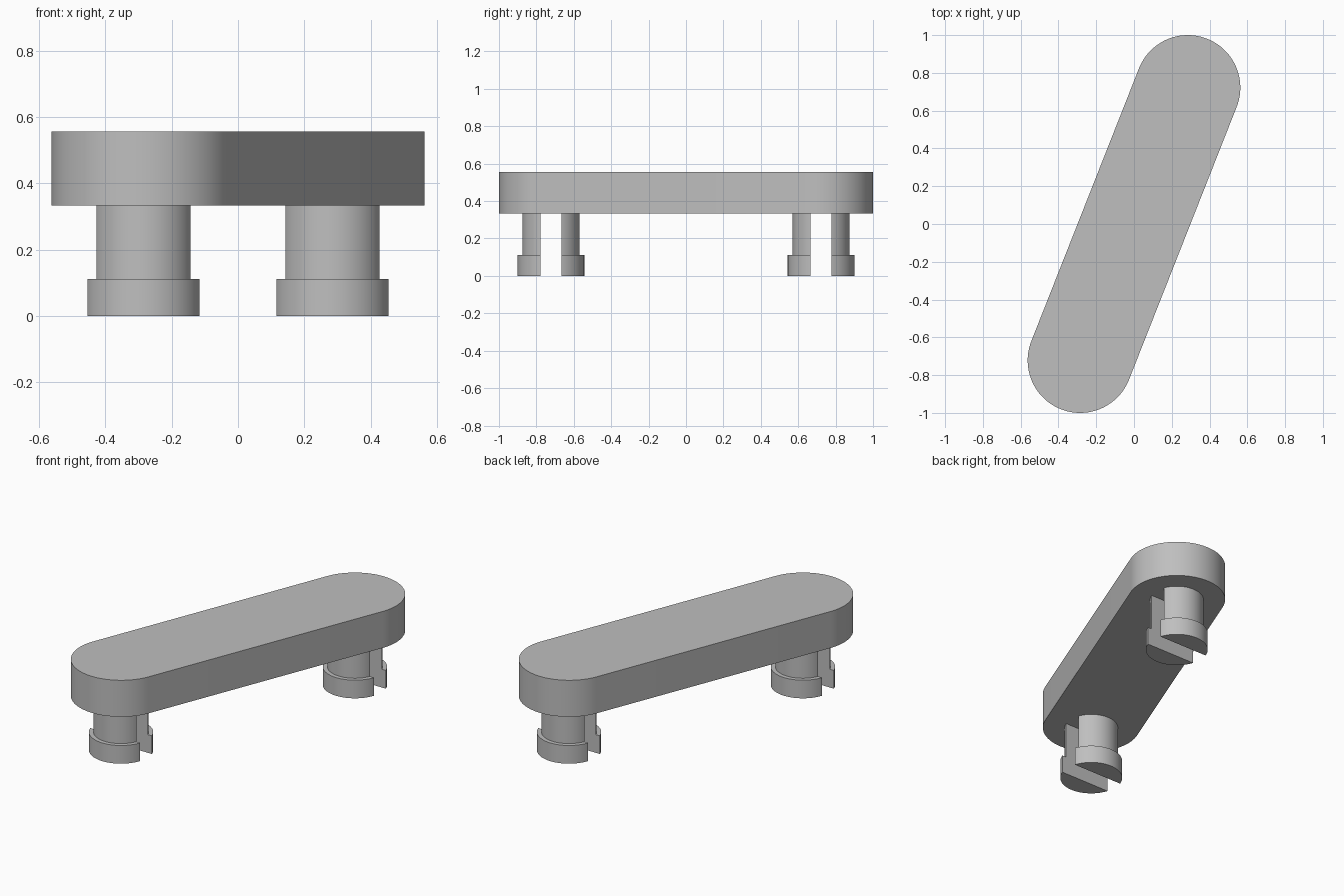
import bpy
import bmesh
import math
from mathutils import Vector

cube = bpy.data.objects.get("Cube")
if cube:
    bpy.data.objects.remove(cube, do_unlink=True)

END = Vector((0.285, 0.722, 0))      # centre of the rear rounded end
RADIUS = 0.278
BOTTOM, TOP = 0.333, 0.556
COLLAR_R, COLLAR_H, SHAFT_R = 0.178, 0.111, 0.153
HALF_SLOT = 0.056

grey = bpy.data.materials.new("plain grey")
grey.use_nodes = True
colour = (0.52, 0.52, 0.52, 1)
grey.diffuse_color = colour
grey.node_tree.nodes["Principled BSDF"].inputs["Base Color"].default_value = colour


def finish(bm, name, location=(0, 0, 0)):
    bmesh.ops.recalc_face_normals(bm, faces=bm.faces)
    mesh = bpy.data.meshes.new(name)
    bm.to_mesh(mesh)
    bm.free()
    mesh.materials.append(grey)
    obj = bpy.data.objects.new(name, mesh)
    obj.location = location
    bpy.context.collection.objects.link(obj)
    bpy.ops.object.select_all(action="DESELECT")
    obj.select_set(True)
    bpy.context.view_layer.objects.active = obj
    bpy.ops.object.shade_smooth_by_angle(angle=math.radians(30))


# Slanted plate with two rounded ends
bm = bmesh.new()
heading = math.atan2(END.y, END.x)
steps = 48
outline = []
for side in (1, -1):
    start = heading - math.pi / 2 + (math.pi if side < 0 else 0)
    for i in range(steps + 1):
        a = start + math.pi * i / steps
        p = END * side + Vector((math.cos(a), math.sin(a), 0)) * RADIUS
        outline.append(bm.verts.new((p.x, p.y, BOTTOM)))
base = bm.faces.new(outline)
top = bmesh.ops.extrude_face_region(bm, geom=[base], use_keep_orig=True)
raised = [g for g in top["geom"] if isinstance(g, bmesh.types.BMVert)]
bmesh.ops.translate(bm, verts=raised, vec=(0, 0, TOP - BOTTOM))
finish(bm, "plate")


# Half of a collared pin, turned from a profile and cut flat along the slot
def half_pin(name, centre, side):
    bm = bmesh.new()
    sunk = BOTTOM + 0.02
    profile = [(0, 0), (COLLAR_R, 0), (COLLAR_R, COLLAR_H),
               (SHAFT_R, COLLAR_H), (SHAFT_R, sunk), (0, sunk)]
    verts = [bm.verts.new((r, 0, z)) for r, z in profile]
    edges = [bm.edges.new(pair) for pair in zip(verts, verts[1:])]
    bmesh.ops.spin(bm, geom=verts + edges, cent=(0, 0, 0), axis=(0, 0, 1),
                   angle=math.tau, steps=96, use_duplicate=False)
    bmesh.ops.remove_doubles(bm, verts=bm.verts, dist=1e-4)
    bmesh.ops.bisect_plane(bm, geom=bm.verts[:] + bm.edges[:] + bm.faces[:],
                           plane_co=(0, side * HALF_SLOT, 0),
                           plane_no=(0, side, 0), clear_inner=True)
    rim = [e for e in bm.edges if e.is_boundary]
    bmesh.ops.holes_fill(bm, edges=rim, sides=0)
    finish(bm, name, centre)


for end_name, end in (("rear", END), ("front", -END)):
    half_pin(end_name + "_pin_back_half", end, 1)
    half_pin(end_name + "_pin_front_half", end, -1)
